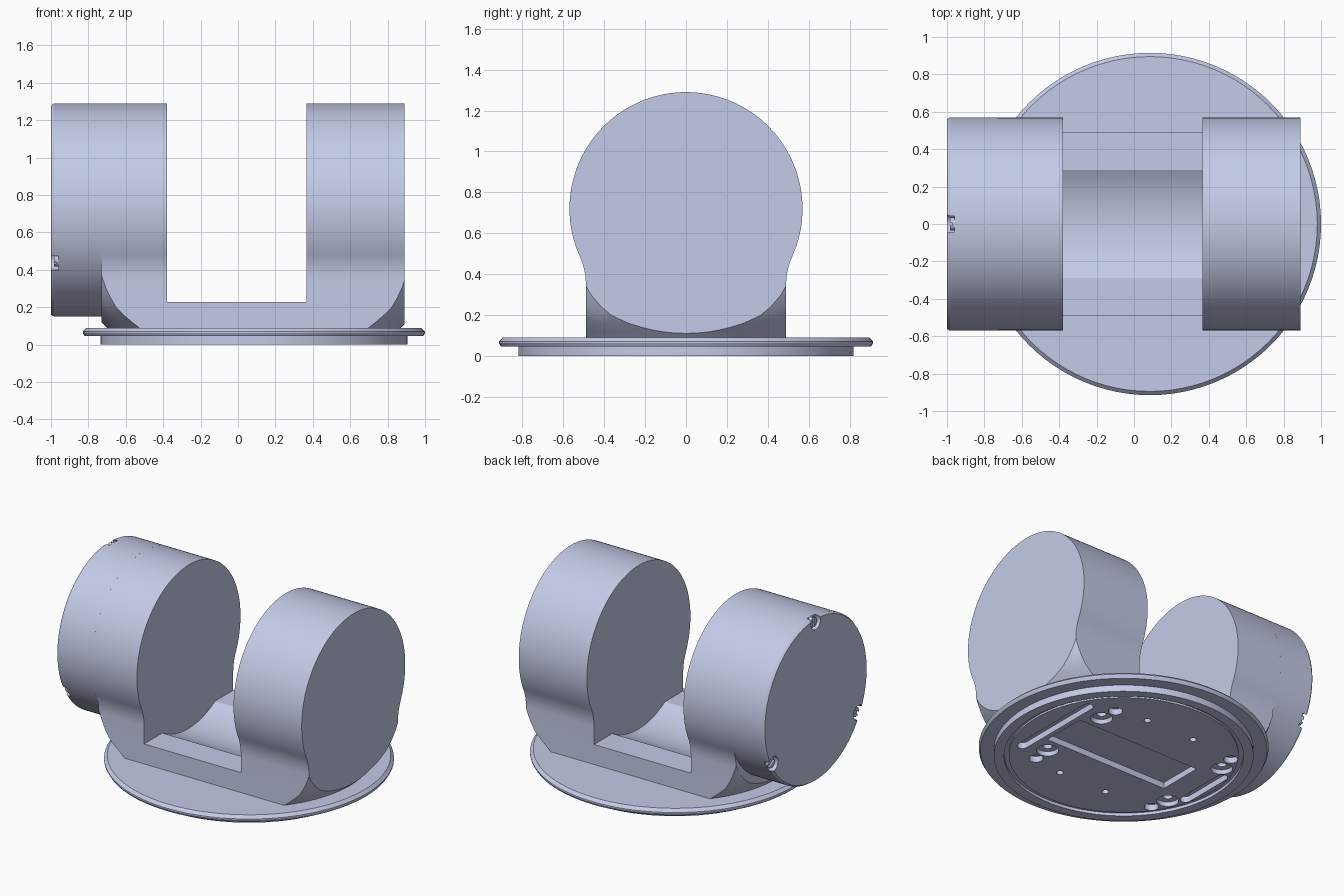
import bpy, bmesh, math
from mathutils import Vector, Matrix

if "Cube" in bpy.data.objects:
    bpy.data.objects.remove(bpy.data.objects["Cube"])

COLOUR = (0.59, 0.638, 0.855, 1)
mat = bpy.data.materials.new("pale lavender grey")
mat.use_nodes = True
mat.diffuse_color = COLOUR
mat.node_tree.nodes["Principled BSDF"].inputs["Base Color"].default_value = COLOUR

HUB_Z, HUB_R, NECK = 0.72, 0.57, 0.49
BASE_X = 0.085


def finish(bm, name):
    bmesh.ops.recalc_face_normals(bm, faces=bm.faces[:])
    mesh = bpy.data.meshes.new(name)
    bm.to_mesh(mesh)
    bm.free()
    ob = bpy.data.objects.new(name, mesh)
    bpy.context.collection.objects.link(ob)
    mesh.materials.append(mat)
    return ob


def prism(name, pts, start, end, axis="x"):
    """Extrude a 2D outline along x (outline in y, z) or z (outline in x, y)."""
    bm = bmesh.new()
    place = (lambda u, v: (start, u, v)) if axis == "x" else (lambda u, v: (u, v, start))
    face = bm.faces.new([bm.verts.new(place(u, v)) for u, v in pts])
    new = bmesh.ops.extrude_face_region(bm, geom=[face])["geom"]
    step = Vector((end - start, 0, 0) if axis == "x" else (0, 0, end - start))
    bmesh.ops.translate(bm, vec=step, verts=[g for g in new if isinstance(g, bmesh.types.BMVert)])
    return finish(bm, name)


def lathe(name, profile, matrix, steps=96):
    """Spin a (radius, height) profile that starts and ends on the axis."""
    bm = bmesh.new()
    verts = [bm.verts.new((r, 0, h)) for r, h in profile]
    edges = [bm.edges.new(pair) for pair in zip(verts, verts[1:])]
    bmesh.ops.spin(bm, geom=verts + edges, cent=(0, 0, 0), axis=(0, 0, 1),
                   angle=math.tau, steps=steps)
    bmesh.ops.remove_doubles(bm, verts=bm.verts[:], dist=1e-5)
    bm.transform(matrix)
    return finish(bm, name)


def arc(cx, cy, r, a0, a1, n):
    return [(cx + r * math.cos(math.radians(a0 + (a1 - a0) * i / n)),
             cy + r * math.sin(math.radians(a0 + (a1 - a0) * i / n))) for i in range(n + 1)]


def boolean(ob, cutter, operation="DIFFERENCE"):
    mod = ob.modifiers.new(operation.lower(), "BOOLEAN")
    mod.operation, mod.object, mod.solver = operation, cutter, "EXACT"
    bpy.context.view_layer.objects.active = ob
    bpy.ops.object.modifier_apply(modifier=mod.name)
    bpy.data.objects.remove(cutter)


def smooth(ob):
    bpy.ops.object.select_all(action="DESELECT")
    ob.select_set(True)
    bpy.context.view_layer.objects.active = ob
    bpy.ops.object.shade_smooth_by_angle(angle=math.radians(25))


# Yoke outline: round hub flowing through a fillet into a straight neck
fillet_r = 0.326
fillet_c = (NECK + fillet_r, 0.35)
tangent = math.degrees(math.atan2(fillet_c[1] - HUB_Z, fillet_c[0]))
right = [(NECK, 0.08)] + arc(*fillet_c, fillet_r, 180, 180 + tangent, 12)
hub = arc(0, HUB_Z, HUB_R, tangent, 180 - tangent, 80)
left = [(-y, z) for y, z in reversed(right)]
yoke = prism("yoke_body", right + hub[1:-1] + left, -0.73, 0.89)

# Gap between the arms, with a round trough in its floor
lip = math.degrees(math.acos(0.29 / HUB_R))
trough = arc(0, HUB_Z, HUB_R, 180 + lip, 360 - lip, 24)
floor_z = trough[0][1]
gap = prism("gap_cutter", [(-0.8, floor_z)] + trough + [(0.8, floor_z), (0.8, 1.5), (-0.8, 1.5)],
            -0.38, 0.365)
boolean(yoke, gap)

# Bowl that rounds the lower corners of the yoke
bowl = [(0, 0.06), (0.76, 0.06), (0.785, 0.09), (0.815, 0.12), (0.853, 0.16), (0.885, 0.2),
        (0.91, 0.25), (0.93, 0.3), (0.948, 0.36), (0.975, 0.44), (1.1, 0.56), (1.3, 1.5), (0, 1.5)]
at_base = Matrix.Translation((BASE_X, 0, 0))
boolean(yoke, lathe("bowl_cutter", bowl, at_base), "INTERSECT")
smooth(yoke)

# Round end cap with a chamfered rim, three notches and a screw in each
along_x = Matrix.Rotation(math.radians(-90), 4, "Y")
cap = lathe("end_cap", [(0, 0.73), (HUB_R, 0.73), (HUB_R, 0.985), (0.56, 1.0), (0, 1.0)],
            Matrix.Translation((0, 0, HUB_Z)) @ along_x, 160)
for i, angle in enumerate((90, 210, 330)):
    c, s = math.cos(math.radians(angle)), math.sin(math.radians(angle))
    centre = (0.54 * c, HUB_Z + 0.54 * s)
    boolean(cap, prism("notch_cutter", arc(*centre, 0.052, 0, 345, 23), -1.1, -0.96))
    screw = prism(f"cap_screw_{i + 1}", arc(0.535 * c, HUB_Z + 0.535 * s, 0.034, 0, 345, 23), -0.985, -0.95)
    slot = [(0.535 * c + u * c - v * s, HUB_Z + 0.535 * s + u * s + v * c)
            for u, v in ((-0.05, -0.008), (0.05, -0.008), (0.05, 0.008), (-0.05, 0.008))]
    boolean(screw, prism("slot_cutter", slot, -1.0, -0.972))
    smooth(screw)
smooth(cap)

# Base flange with a stepped underside
flange = lathe("base_flange", [
    (0, 0.09), (0.895, 0.09), (0.915, 0.07), (0.915, 0.062), (0.905, 0.045), (0.82, 0.045),
    (0.82, 0), (0.755, 0), (0.755, 0.02), (0.725, 0.02), (0.725, 0.008), (0, 0.008)], at_base)


def hole(x, y, r, depth):
    boolean(flange, prism("hole_cutter", arc(x, y, r, 0, 345, 23), -0.05, depth, "z"))


def pocket(x0, x1, y0, y1, depth):
    boolean(flange, prism("pocket_cutter", [(x0, y0), (x1, y0), (x1, y1), (x0, y1)], -0.05, depth, "z"))


# Underside: shallow tray, two long slots, counterbores and drill holes
pocket(-0.38, 0.58, -0.16, 0.16, 0.05)
for x, half in ((0.65, 0.32), (-0.575, 0.18)):
    outline = arc(x, half, 0.035, 0, 180, 10) + arc(x, -half, 0.035, 180, 360, 10)
    boolean(flange, prism("slot_cutter", outline, -0.05, 0.05, "z"))
for side in (-1, 1):
    for x in (0.49, -0.5):
        hole(x, side * 0.265, 0.07, 0.04)
        hole(x, side * 0.265, 0.03, 0.075)
        hole(x - 0.01 if x > 0 else x + 0.03, side * 0.39, 0.045, 0.05)
    for x in (0.25, -0.125):
        hole(x, side * 0.43, 0.022, 0.05)
smooth(flange)
